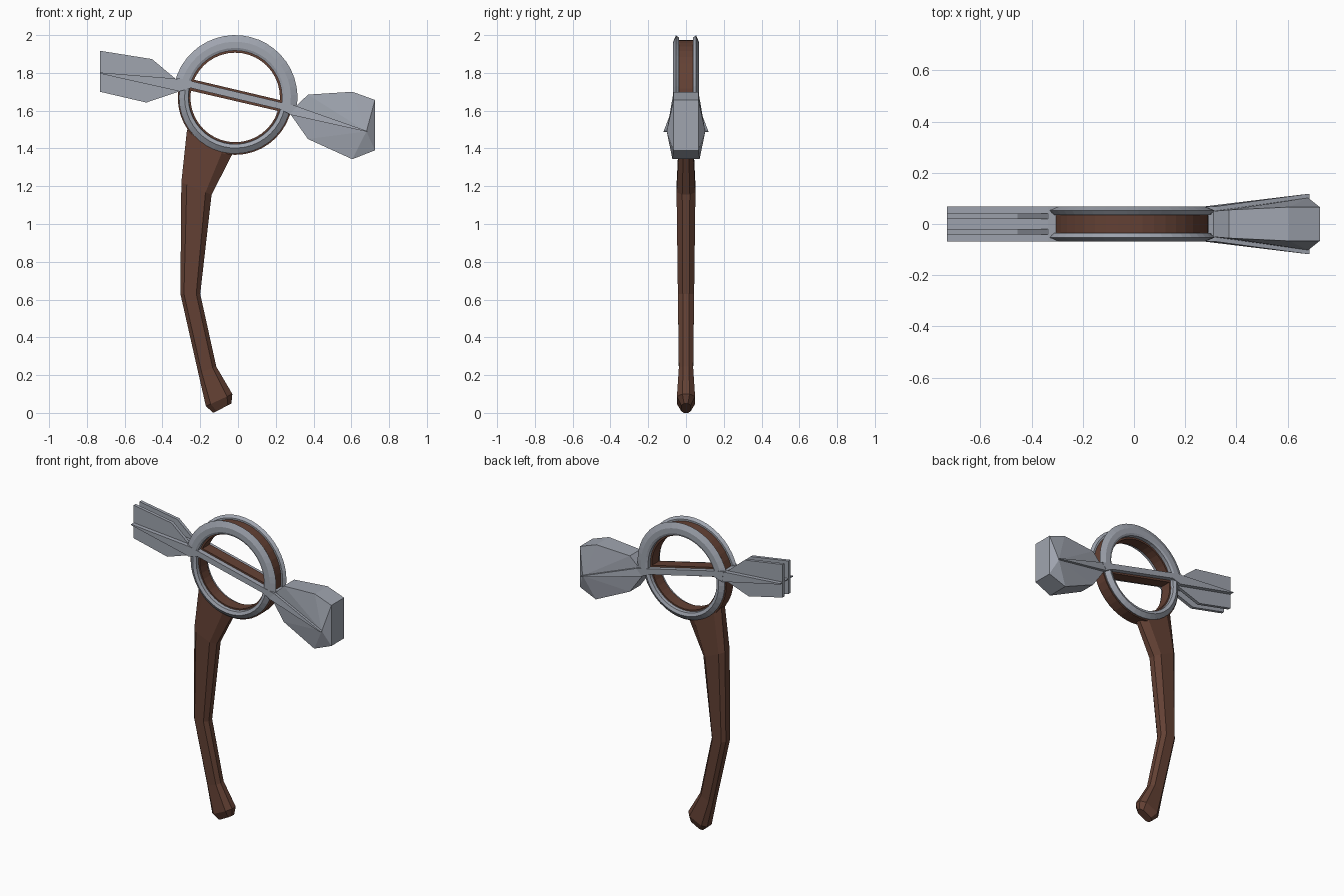
import bpy, bmesh, math

if "Cube" in bpy.data.objects:
    bpy.data.objects.remove(bpy.data.objects["Cube"])

CX, CZ = -0.015, 1.67  # ring centre


def material(name, rgb):
    m = bpy.data.materials.new(name)
    m.diffuse_color = (*rgb, 1)
    m.use_nodes = True
    m.node_tree.nodes["Principled BSDF"].inputs["Base Color"].default_value = m.diffuse_color
    return m


WOOD = material("dark wood", (0.125, 0.052, 0.034))
METAL = material("blue grey metal", (0.35, 0.375, 0.43))


def build(name, verts, faces, mat):
    bm = bmesh.new()
    vs = [bm.verts.new(v) for v in verts]
    for f in faces:
        bm.faces.new([vs[i] for i in f])
    bmesh.ops.recalc_face_normals(bm, faces=bm.faces)
    me = bpy.data.meshes.new(name)
    bm.to_mesh(me)
    bm.free()
    me.materials.append(mat)
    ob = bpy.data.objects.new(name, me)
    bpy.context.collection.objects.link(ob)
    return ob


def loft(name, rings, mat, closed=False):
    """Skin a list of equal-length vertex rings."""
    n, k = len(rings[0]), len(rings)
    verts = [v for r in rings for v in r]
    faces = [(i * n + j, i * n + (j + 1) % n,
              (i + 1) % k * n + (j + 1) % n, (i + 1) % k * n + j)
             for i in range(k if closed else k - 1) for j in range(n)]
    if not closed:
        faces += [tuple(range(n)), tuple(range((k - 1) * n, k * n))]
    return build(name, verts, faces, mat)


def prism(name, outline, y0, y1, mat):
    return loft(name, [[(x, y, z) for x, z in outline] for y in (y0, y1)], mat)


def arc(name, section, a0, a1, steps, mat, closed=False):
    """Sweep an (r, y) section around the ring centre."""
    rings = []
    for i in range(steps if closed else steps + 1):
        a = math.radians(a0 + (a1 - a0) * i / steps)
        rings.append([(CX + r * math.cos(a), y, CZ + r * math.sin(a)) for r, y in section])
    return loft(name, rings, mat, closed)


# handle: left edge, right edge and half depth at each station
stations = [((-0.13, 0.0), (-0.035, 0.05), 0.025),
            ((-0.17, 0.035), (-0.03, 0.10), 0.048),
            ((-0.21, 0.21), (-0.115, 0.245), 0.038),
            ((-0.305, 0.63), (-0.20, 0.63), 0.043),
            ((-0.30, 1.22), (-0.14, 1.155), 0.050),
            ((-0.27, 1.50), (-0.03, 1.37), 0.037)]
oct_section = [(0, -.5), (.18, -1), (.8, -1), (1, -.4), (1, .4), (.8, 1), (.18, 1), (0, .5)]
loft("handle", [[(l[0] + (r[0] - l[0]) * t, h * s, l[1] + (r[1] - l[1]) * t)
                 for t, s in oct_section] for l, r, h in stations], WOOD)

# wooden ring and crossbar
arc("wooden_ring", [(.237, -.037), (.237, .037), (.304, .037), (.304, -.037)], 0, 360, 40, WOOD, True)
prism("wooden_crossbar", [(-.26, 1.770), (.24, 1.652), (.24, 1.592), (-.26, 1.708)], -.037, .037, WOOD)

# metal bands and bar on each side
for s, side in ((-1, "front"), (1, "back")):
    arc(side + "_upper_band", [(.248, s * .036), (.248, s * .062), (.262, s * .068), (.295, s * .068),
                               (.33, s * .053), (.315, s * .036)], -14, 166, 22, METAL)
    arc(side + "_lower_band", [(.246, s * .036), (.248, s * .058), (.268, s * .066),
                               (.297, s * .045), (.295, s * .036)], 164, 348, 22, METAL)
    prism(side + "_metal_bar", [(-.32, 1.772), (-.25, 1.757), (.23, 1.643), (.31, 1.625),
                                (.275, 1.582), (.22, 1.608), (-.25, 1.720), (-.31, 1.702)],
          s * .034, s * .069, METAL)
    # pair of tail plates
    prism(side + "_tail_plate", [(-.73, 1.917), (-.455, 1.873), (-.33, 1.768), (-.31, 1.702),
                                 (-.485, 1.643), (-.73, 1.70)], s * .02, s * .041, METAL)

# tail wedge crossing both plates, and caps closing over the ring
prism("tail_wedge", [(-.73, 1.802), (-.73, 1.796), (-.31, 1.702), (-.335, 1.77)], -.068, .068, METAL)
prism("tail_cap", [(-.337, 1.77), (-.30, 1.764), (-.30, 1.706), (-.315, 1.702)], -.068, .068, METAL)
prism("head_cap", [(.322, 1.622), (.29, 1.628), (.262, 1.589), (.275, 1.58)], -.068, .068, METAL)

# hammer head: outline (x, z, half depth) with a raised peak on each side
outline = [(.31, 1.625, .05), (.37, 1.685, .055), (.605, 1.70, .066), (.725, 1.657, .066),
           (.725, 1.39, .066), (.605, 1.343, .072), (.37, 1.45, .055), (.28, 1.578, .05)]
n = len(outline)
verts = [(x, s * y, z) for s in (-1, 1) for x, z, y in outline]
verts += [(.68, -.102, 1.49), (.68, .102, 1.49)]
faces = []
for i in range(n):
    j = (i + 1) % n
    faces += [(i, j, n + j, n + i), (i, j, 2 * n), (n + i, n + j, 2 * n + 1)]
build("hammer_head", verts, faces, METAL)

# head wedge: tapers in height and spreads outward to a point
loft("head_wedge", [[(.315, -.068, 1.622), (.315, .068, 1.622), (.27, .068, 1.58), (.27, -.068, 1.58)],
                    [(.684, -.118, 1.492), (.684, .118, 1.492), (.682, .118, 1.488), (.682, -.118, 1.488)]],
     METAL)
